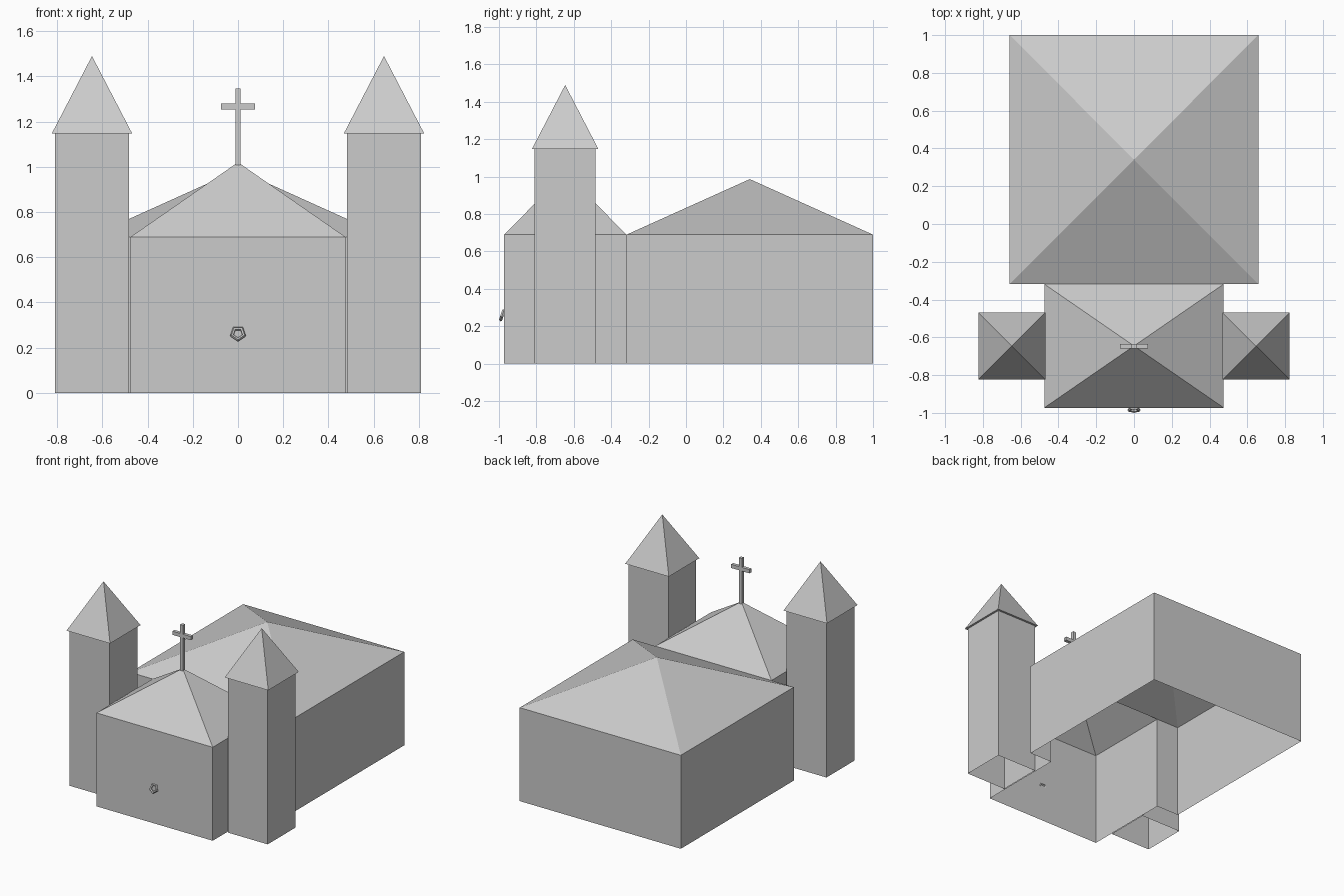
import bpy, bmesh
from math import radians
from mathutils import Matrix, Vector

if "Cube" in bpy.data.objects:
    bpy.data.objects.remove(bpy.data.objects["Cube"])

EAVE = 0.69


def make_object(name, bm):
    bmesh.ops.remove_doubles(bm, verts=bm.verts, dist=1e-5)
    bmesh.ops.recalc_face_normals(bm, faces=bm.faces)
    mesh = bpy.data.meshes.new(name)
    bm.to_mesh(mesh)
    bm.free()
    obj = bpy.data.objects.new(name, mesh)
    bpy.context.collection.objects.link(obj)
    return obj


def rectangle(cx, cy, hx, hy):
    return [(cx - hx, cy - hy), (cx + hx, cy - hy), (cx + hx, cy + hy), (cx - hx, cy + hy)]


def shell(name, levels, apex=None):
    """Skin a stack of (outline, height) levels, open below, optionally ending in a point."""
    bm = bmesh.new()
    rings = [[bm.verts.new((x, y, z)) for x, y in outline] for outline, z in levels]
    n = len(rings[0])
    for low, high in zip(rings, rings[1:]):
        for i in range(n):
            j = (i + 1) % n
            bm.faces.new((low[i], low[j], high[j], high[i]))
    if apex:
        tip = bm.verts.new(apex)
        for i in range(n):
            bm.faces.new((rings[-1][i], rings[-1][(i + 1) % n], tip))
    return make_object(name, bm)


# Joined walls of the front hall and the wider nave, open between and below
right = [(0.475, -0.973), (0.475, -0.318), (0.658, -0.318), (0.658, 1.0)]
plan = right + [(-x, y) for x, y in reversed(right)]
shell("church_walls", [(plan, 0), (plan, EAVE)])

# Pyramid roofs
shell("nave_roof", [(rectangle(0, 0.341, 0.658, 0.659), EAVE)], (0, 0.341, 0.987))
shell("hall_roof", [(rectangle(0, -0.6455, 0.475, 0.3275), EAVE)], (0, -0.6455, 1.02))

# Towers with overhanging spires
for side, label in ((-1, "left"), (1, "right")):
    cx, cy = side * 0.646, -0.646
    body = rectangle(cx, cy, 0.163, 0.163)
    eaves = rectangle(cx, cy, 0.178, 0.178)
    shell(label + "_tower", [(body, 0), (body, 1.147), (eaves, 1.147)], (cx, cy, 1.49))

# Roof cross: half profile mirrored and extruded
half = [(0.012, 1.0), (0.012, 1.253), (0.075, 1.253), (0.075, 1.28), (0.012, 1.28), (0.012, 1.346)]
profile = half + [(-x, z) for x, z in reversed(half)]
bm = bmesh.new()
face = bm.faces.new([bm.verts.new((x, -0.658, z)) for x, z in profile])
ext = bmesh.ops.extrude_face_region(bm, geom=[face], use_keep_orig=True)
bmesh.ops.translate(bm, vec=Vector((0, 0.024, 0)),
                    verts=[g for g in ext["geom"] if isinstance(g, bmesh.types.BMVert)])
make_object("roof_cross", bm)

# Five-sided door ring, its lower end tilted away from the wall
bpy.ops.mesh.primitive_torus_add(major_segments=5, minor_segments=5,
                                 major_radius=0.028, minor_radius=0.009)
ring = bpy.context.object
ring.name = "door_ring"
ring.matrix_world = (Matrix.Translation((0, -0.982, 0.262))
                     @ Matrix.Rotation(radians(90 - 18), 4, 'X')
                     @ Matrix.Rotation(radians(-90), 4, 'Z'))
